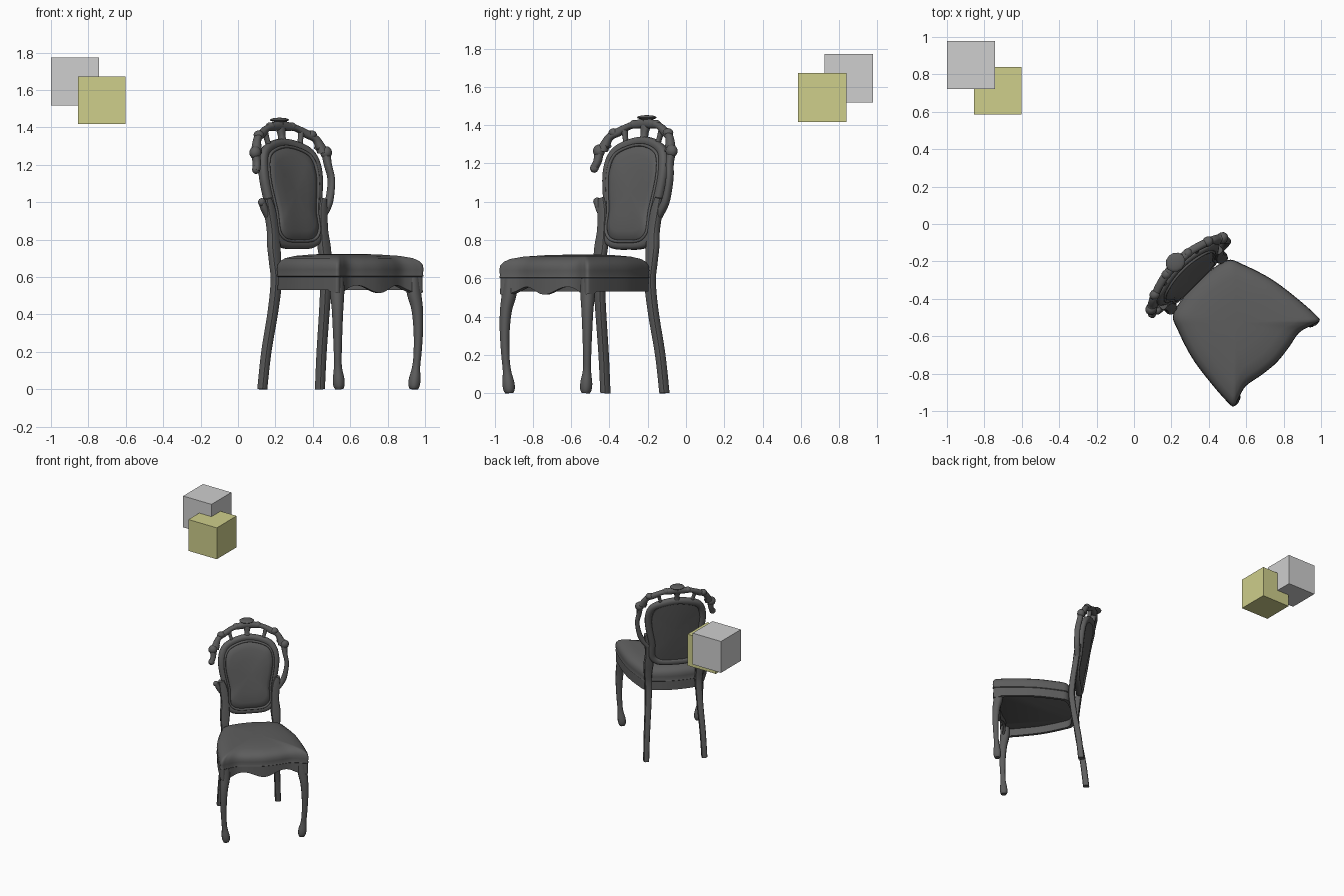
import bpy, bmesh, math
from mathutils import Vector, Matrix

if "Cube" in bpy.data.objects:
    bpy.data.objects.remove(bpy.data.objects["Cube"])


def material(name, rgb):
    m = bpy.data.materials.new(name)
    m.use_nodes = True
    m.diffuse_color = (*rgb, 1)
    m.node_tree.nodes["Principled BSDF"].inputs["Base Color"].default_value = (*rgb, 1)
    return m


CHARCOAL = material("charcoal", (0.11, 0.11, 0.11))
GREY = material("light grey", (0.62, 0.62, 0.62))
YELLOW = material("soft yellow", (0.62, 0.62, 0.26))

# The chair is turned an eighth of a circle
PLACE = Matrix.Translation((0.503, -0.486, 0)) @ Matrix.Rotation(math.pi / 4, 4, "Z")


def finish(bm, name, mat, place=PLACE, smooth=True):
    bmesh.ops.recalc_face_normals(bm, faces=bm.faces)
    me = bpy.data.meshes.new(name)
    bm.to_mesh(me)
    bm.free()
    me.materials.append(mat)
    ob = bpy.data.objects.new(name, me)
    bpy.context.collection.objects.link(ob)
    ob.matrix_world = place
    if smooth:
        bpy.ops.object.select_all(action="DESELECT")
        ob.select_set(True)
        bpy.context.view_layer.objects.active = ob
        bpy.ops.object.shade_smooth_by_angle(angle=math.radians(40))
    return ob


def loft(name, rings, caps=True, loop=False):
    """Skin a list of equal closed rings."""
    bm = bmesh.new()
    vs = [[bm.verts.new(p) for p in r] for r in rings]
    n = len(vs[0])
    pairs = list(zip(vs, vs[1:])) + ([(vs[-1], vs[0])] if loop else [])
    for a, b in pairs:
        for i in range(n):
            j = (i + 1) % n
            bm.faces.new((a[i], a[j], b[j], b[i]))
    if caps and not loop:
        bm.faces.new(vs[0])
        bm.faces.new(vs[-1])
    return finish(bm, name, CHARCOAL)


def spline(pts, closed=False, steps=6):
    """Smooth path through tuples of any size."""
    n, out = len(pts), []
    for i in range(n if closed else n - 1):
        ids = [(i + k) % n if closed else min(max(i + k, 0), n - 1) for k in (-1, 0, 1, 2)]
        a, b, c, d = (pts[k] for k in ids)
        for s in range(steps):
            t = s / steps
            out.append(tuple(0.5 * (2 * q + (r - p) * t + (2 * p - 5 * q + 4 * r - w) * t * t
                       + (3 * q - p - 3 * r + w) * t ** 3) for p, q, r, w in zip(a, b, c, d)))
    return out if closed else out + [tuple(pts[-1])]


def sweep(name, pts, closed=False, power=0.8, sides=12):
    """Points are x, y, z, half width, half depth."""
    path = spline(pts, closed)
    n, rings = len(path), []
    for i, (x, y, z, w, d) in enumerate(path):
        a = path[i - 1] if closed or i else path[0]
        b = path[(i + 1) % n] if closed else path[min(i + 1, n - 1)]
        side = (Vector(b[:3]) - Vector(a[:3])).cross(Vector((0, 1, 0))).normalized()
        ring = []
        for k in range(sides):
            t = math.tau * (k + 0.5) / sides
            c, s = math.cos(t), math.sin(t)
            c, s = (math.copysign(abs(v) ** power, v) for v in (c, s))
            ring.append(Vector((x, y, z)) + side * (w * c) + Vector((0, d * s, 0)))
        rings.append(ring)
    return loft(name, rings, loop=closed)


def back_y(x, z):
    """The reclined and slightly wrapped plane of the backrest."""
    return 0.25 + 0.2 * (z - 0.7) - 0.7 * x * x * min(max((z - 0.6) / 0.6, 0), 1)


def ornament(name, pts, closed=False, mirror=True):
    """Moulding on the backrest; points are x, z, half width, half depth."""
    for s, tag in ((1, "left_"), (-1, "right_")) if mirror else ((1, ""),):
        sweep(tag + name, [(s * x, back_y(x, z), z, w, d) for x, z, w, d in pts], closed)


def knob(name, x, z, size, flat=1.0):
    bm = bmesh.new()
    bmesh.ops.create_uvsphere(bm, u_segments=12, v_segments=8, radius=size)
    bmesh.ops.scale(bm, vec=(1, 0.9, flat), verts=bm.verts)
    bmesh.ops.translate(bm, vec=(x, back_y(x, z), z), verts=bm.verts)
    finish(bm, name, CHARCOAL)


def both(half):
    """Complete a half outline whose first and last points lie on the axis."""
    return half + [(-x, y) for x, y in reversed(half[1:-1])]


# Seat
seat = spline(both([(0, -0.36), (0.1, -0.35), (0.2, -0.333), (0.28, -0.355), (0.318, -0.365),
                    (0.328, -0.335), (0.32, -0.2), (0.296, -0.03), (0.245, 0.13),
                    (0.205, 0.205), (0.1, 0.232), (0, 0.24)]), True)


def seat_ring(scale, z):
    return [(x * scale, -0.06 + (y + 0.06) * scale, z) for x, y in seat]


def apron(x, y):
    if y > -0.31:
        return 0.53
    return 0.535 - 0.02 * math.cos(x * math.tau / 0.3)


loft("seat_cushion", [seat_ring(s, z) for s, z in (
    (0.93, 0.59), (0.99, 0.6), (1.012, 0.605), (1.0, 0.615), (1.01, 0.64), (1.0, 0.665),
    (0.96, 0.685), (0.88, 0.701), (0.72, 0.713), (0.45, 0.721), (0.15, 0.724))])
hem = [(x, y, apron(x, y)) for x, y in seat]
inner_hem = [(x * 0.92, -0.06 + (y + 0.06) * 0.92, apron(x, y)) for x, y in seat]
loft("seat_rails", [seat_ring(0.995, 0.605), hem, inner_hem, seat_ring(0.92, 0.605)], caps=False)

# Legs and back posts
for s, tag in ((1, "left"), (-1, "right")):
    sweep(tag + "_front_leg", [(s * x, y, z, w, w) for x, y, z, w in (
        (0.287, -0.325, 0.6, 0.034), (0.29, -0.328, 0.52, 0.036), (0.301, -0.342, 0.43, 0.029),
        (0.305, -0.347, 0.32, 0.024), (0.302, -0.345, 0.2, 0.02), (0.296, -0.34, 0.12, 0.02),
        (0.288, -0.337, 0.055, 0.029), (0.284, -0.336, 0.02, 0.028), (0.283, -0.336, 0, 0.02))])
    sweep(tag + "_back_post", [(s * x, y, z, w, 0.024) for x, y, z, w in (
        (0.218, 0.31, 0, 0.021), (0.209, 0.288, 0.2, 0.022), (0.194, 0.252, 0.42, 0.024),
        (0.188, 0.234, 0.58, 0.027), (0.192, 0.24, 0.68, 0.03), (0.19, 0.25, 0.76, 0.036),
        (0.187, 0.262, 0.85, 0.03), (0.195, 0.275, 0.95, 0.03), (0.21, 0.285, 1.02, 0.02))],
        power=0.5)

# Upholstered back panel
panel = spline(both([(0, 0.795), (0.1, 0.802), (0.148, 0.85), (0.15, 0.95), (0.172, 1.07),
                     (0.178, 1.17), (0.14, 1.255), (0, 1.295)]), True)


def panel_ring(scale, offset):
    pts = [(x * scale, 1.05 + (z - 1.05) * scale) for x, z in panel]
    return [(x, back_y(x, z) + offset, z) for x, z in pts]


loft("back_panel", [panel_ring(s, o) for s, o in (
    (0.1, 0.018), (0.6, 0.018), (1.0, 0.014), (1.0, -0.02), (0.95, -0.032),
    (0.8, -0.042), (0.5, -0.048), (0.1, -0.05))])

# Frame and bead around the panel
frame = panel[::3]
ornament("back_frame", [(x * 1.13, 1.05 + (z - 1.05) * 1.08, 0.026, 0.026) for x, z in frame],
         True, False)
sweep("panel_bead", [(x * 1.02, back_y(x, z) - 0.025, 1.05 + (z - 1.05) * 1.01, 0.008, 0.01)
                     for x, z in frame], True)

# Side scrolls, the right one open in the middle
sweep("left_side_scroll", [(x, back_y(x, z), z, w, 0.022) for x, z, w in (
    (0.2, 0.92, 0.02), (0.25, 0.99, 0.02), (0.272, 1.06, 0.017), (0.28, 1.13, 0.016),
    (0.268, 1.2, 0.018), (0.262, 1.27, 0.025), (0.225, 1.3, 0.022))])
sweep("right_lower_scroll", [(-x, back_y(x, z), z, w, 0.02) for x, z, w in (
    (0.2, 0.92, 0.02), (0.235, 0.97, 0.018), (0.25, 1.01, 0.015))])
sweep("right_upper_scroll", [(-x, back_y(x, z), z, w, 0.022) for x, z, w in (
    (0.285, 1.17, 0.018), (0.268, 1.21, 0.02), (0.262, 1.27, 0.025), (0.225, 1.3, 0.022))])
knob("right_lower_scroll_tip", -0.25, 1.0, 0.022)
knob("right_upper_scroll_tip", -0.282, 1.175, 0.024)

# Crest with openwork arch and finial
ornament("crest_arch", [(0.25, 1.27, 0.03, 0.026), (0.222, 1.335, 0.02, 0.022),
                        (0.17, 1.365, 0.022, 0.022), (0.11, 1.395, 0.017, 0.022),
                        (0.05, 1.405, 0.024, 0.024), (0, 1.41, 0.026, 0.024)])
ornament("crest_strut", [(0.11, 1.28, 0.018, 0.018), (0.125, 1.33, 0.012, 0.015),
                         (0.14, 1.38, 0.018, 0.018)])
ornament("crest_stem", [(0, 1.3, 0.035, 0.022), (0, 1.35, 0.018, 0.02), (0, 1.4, 0.03, 0.022),
                        (0, 1.43, 0.018, 0.02)], mirror=False)
knob("finial", 0, 1.44, 0.055, 0.22)
for s, tag in ((1, "left"), (-1, "right")):
    knob(tag + "_shoulder_knob", s * 0.268, 1.265, 0.034)
    knob(tag + "_shoulder_curl", s * 0.2, 1.36, 0.03, 0.8)
    knob(tag + "_crest_curl", s * 0.08, 1.405, 0.028, 0.8)


# Two floating, overlapping cubes
def cube(name, centre, mat):
    bm = bmesh.new()
    bmesh.ops.create_cube(bm, size=0.255)
    finish(bm, name, mat, Matrix.Translation(centre), False)


cube("grey_cube", (-0.872, 0.85, 1.645), GREY)
cube("yellow_cube", (-0.728, 0.712, 1.545), YELLOW)
